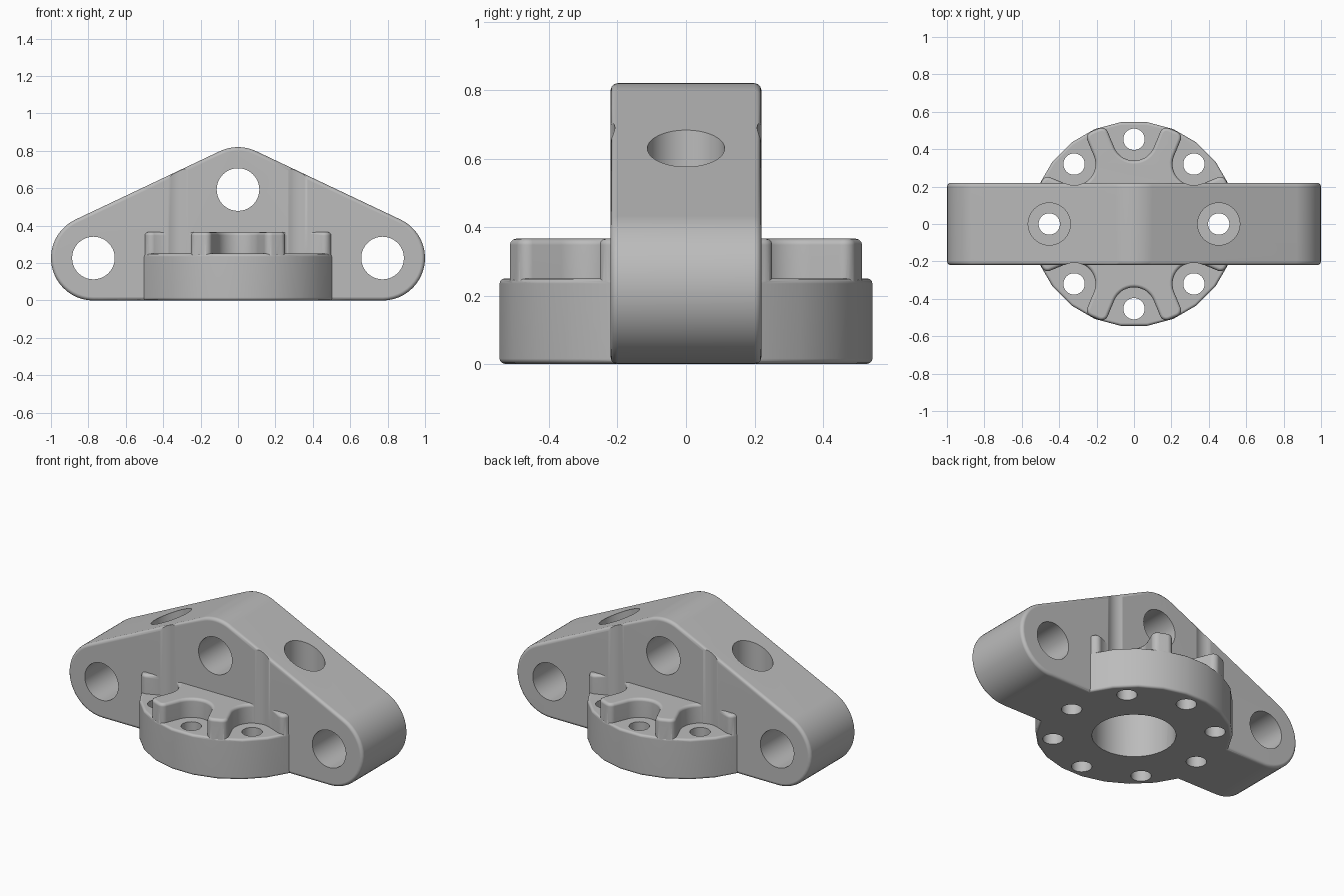
import bpy, bmesh
from math import sin, cos, radians, atan2, degrees
from mathutils import Matrix, Vector

cube = bpy.data.objects.get("Cube")
if cube:
    bpy.data.objects.remove(cube, do_unlink=True)

steel = bpy.data.materials.new("plain_grey")
GREY = (0.5, 0.5, 0.5, 1)
steel.use_nodes = True
steel.diffuse_color = GREY
steel.node_tree.nodes["Principled BSDF"].inputs["Base Color"].default_value = GREY


def arc(cx, cy, r, start, end, steps):
    """Points on an arc, angles in degrees."""
    angles = [radians(start + (end - start) * i / steps) for i in range(steps + 1)]
    return [(cx + r * cos(a), cy + r * sin(a)) for a in angles]


def prism(name, outline, low, high, upright=False):
    """Extrude an outline along z, or along y when upright."""
    bm = bmesh.new()
    face = bm.faces.new([bm.verts.new((x, y, low)) for x, y in outline])
    top = bmesh.ops.extrude_face_region(bm, geom=[face])
    moved = [g for g in top["geom"] if isinstance(g, bmesh.types.BMVert)]
    bmesh.ops.translate(bm, verts=moved, vec=(0, 0, high - low))
    if upright:
        bmesh.ops.transform(bm, matrix=Matrix.Rotation(radians(90), 4, "X"), verts=bm.verts)
    bmesh.ops.recalc_face_normals(bm, faces=bm.faces)
    mesh = bpy.data.meshes.new(name)
    bm.to_mesh(mesh)
    bm.free()
    mesh.materials.append(steel)
    obj = bpy.data.objects.new(name, mesh)
    bpy.context.collection.objects.link(obj)
    return obj


def rod(x, y, r, low, high, upright=False):
    return prism("cutter", arc(x, y, r, 0, 360, 40)[:-1], low, high, upright)


def apply(obj, mod):
    bpy.ops.object.select_all(action="DESELECT")
    bpy.context.view_layer.objects.active = obj
    obj.select_set(True)
    bpy.ops.object.modifier_apply(modifier=mod.name)


def bevel(obj, width):
    mod = obj.modifiers.new("round", "BEVEL")
    mod.width, mod.segments = width, 3
    mod.limit_method, mod.angle_limit = "ANGLE", radians(50)
    apply(obj, mod)


def combine(obj, other, operation):
    mod = obj.modifiers.new("combine", "BOOLEAN")
    mod.operation, mod.object, mod.solver = operation, other, "EXACT"
    apply(obj, mod)
    bpy.data.objects.remove(other, do_unlink=True)


# Upright triangular plate: hull of three equal circles
END_X, END_Z, APEX_Z, R = 0.773, 0.227, 0.593, 0.227
slope = degrees(atan2(APEX_Z - END_Z, END_X))
outline = (arc(END_X, END_Z, R, -90, 90 - slope, 20)
           + arc(0, APEX_Z, R, 90 - slope, 90 + slope, 10)
           + arc(-END_X, END_Z, R, 90 + slope, 270, 20))
plate = prism("bearing_bracket", outline, -0.22, 0.22, upright=True)
bevel(plate, 0.02)

# Shallow grooves where the diagonal bolt pockets graze the plate
BOLT, POCKET, FLOOR = 0.453, 0.113, 0.25
bolts = [(BOLT * cos(radians(a)), BOLT * sin(radians(a)), a) for a in range(0, 360, 45)]
for x, y, a in bolts:
    if a % 90 == 45:
        combine(plate, rod(x, y, POCKET, FLOOR - 0.001, 1), "DIFFERENCE")

# Round base flange
flange = prism("flange", arc(0, 0, 0.549, 7.5, 367.5, 24)[:-1], 0.001, FLOOR)
bevel(flange, 0.015)

# Raised hub with rounded fingers between the bolt pockets
TIP, FILLET = 0.544, 0.035
star = []
for x, y, a in bolts:
    star += arc(x, y, POCKET + 0.0015, a - 112.5, a - 247.5, 14)
    f = radians(a + 22.5)
    along, side = Vector((cos(f), sin(f))), Vector((-sin(f), cos(f)))
    for s, begin in ((-1, -90), (1, 0)):
        c = along * (TIP - FILLET) + side * s * 0.024
        star += arc(c.x, c.y, FILLET, a + 22.5 + begin, a + 112.5 + begin, 6)
hub = prism("hub", star, 0.15, 0.366)
bevel(hub, 0.018)

combine(flange, hub, "UNION")
combine(plate, flange, "UNION")

# Counterbores through the sloping top, and the ring of bolt holes
for x, y, a in bolts:
    if a % 180 == 0:
        combine(plate, rod(x, y, POCKET, FLOOR + 0.001, 1), "DIFFERENCE")
    combine(plate, rod(x, y, 0.057, -0.1, 0.6), "DIFFERENCE")

# Blind bore underneath and three cross holes
combine(plate, rod(0, 0, 0.234, -0.1, 0.3), "DIFFERENCE")
for x, z in ((-END_X, END_Z), (END_X, END_Z), (0, APEX_Z)):
    combine(plate, rod(x, z, 0.114, -0.5, 0.5, upright=True), "DIFFERENCE")

# Smooth shading with crisp hole edges
bpy.ops.object.select_all(action="DESELECT")
plate.select_set(True)
bpy.context.view_layer.objects.active = plate
bpy.ops.object.shade_smooth_by_angle(angle=radians(35))
weighted = plate.modifiers.new("even_normals", "WEIGHTED_NORMAL")
weighted.keep_sharp = True
